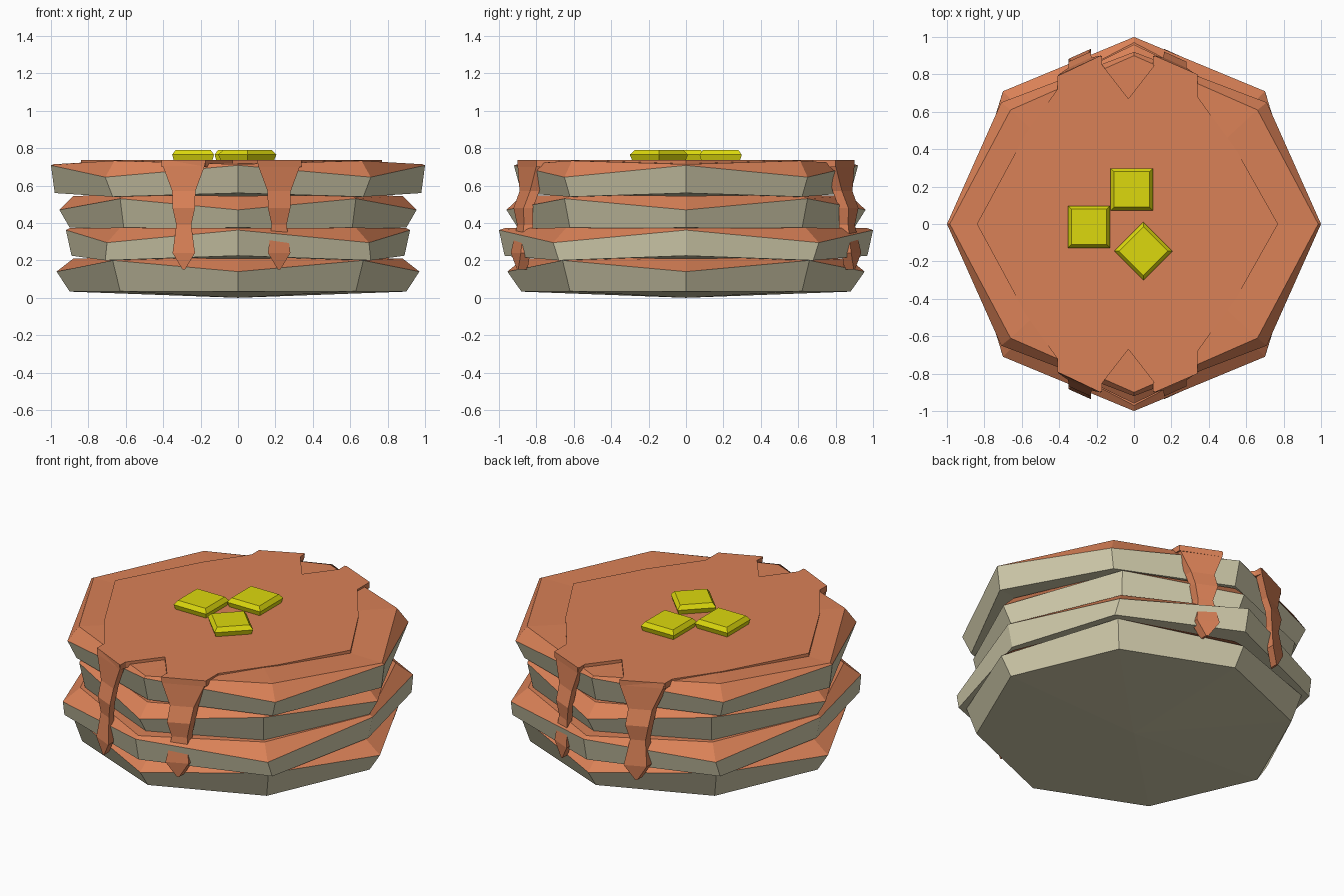
import bpy, bmesh, math
from mathutils import Matrix

if "Cube" in bpy.data.objects:
    bpy.data.objects.remove(bpy.data.objects["Cube"])


def material(name, rgb):
    m = bpy.data.materials.new(name)
    m.diffuse_color = (*rgb, 1)
    m.use_nodes = True
    m.node_tree.nodes["Principled BSDF"].inputs["Base Color"].default_value = m.diffuse_color
    return m


SYRUP = material("warm orange brown", (0.70, 0.22, 0.095))
BATTER = material("pale batter", (0.64, 0.60, 0.41))
BUTTER = material("butter yellow", (0.72, 0.69, 0.004))


def finish(name, bm, mats):
    bmesh.ops.recalc_face_normals(bm, faces=bm.faces)
    me = bpy.data.meshes.new(name)
    bm.to_mesh(me)
    bm.free()
    for m in mats:
        me.materials.append(m)
    ob = bpy.data.objects.new(name, me)
    bpy.context.collection.objects.link(ob)
    return ob


def loft(bm, rings):
    """Bridge equal rings; return the bands of faces."""
    rows = [[bm.verts.new(p) for p in r] for r in rings]
    n = len(rows[0])
    return [[bm.faces.new((a[i], a[(i + 1) % n], b[(i + 1) % n], b[i])) for i in range(n)]
            for a, b in zip(rows, rows[1:])], rows


def octagon(rx, ry, dx, dy, z_card, z_diag):
    pts = []
    for i in range(8):
        a = i * math.pi / 4
        sx, sy = round(math.cos(a)), round(math.sin(a))
        if i % 2:
            pts.append((sx * dx, sy * dy, z_diag))
        else:
            pts.append((sx * rx, sy * ry, z_card))
    return pts


def pancake(name, bottom, rim, top, z_low, z_high):
    bm = bmesh.new()
    bands, rows = loft(bm, [octagon(*bottom), octagon(*rim), octagon(*top)])
    for f in bands[1]:
        f.material_index = 1
    for row, z, mi in ((rows[0], z_low, 0), (rows[2], z_high, 1)):
        c = bm.verts.new((0, 0, z))
        for i in range(8):
            bm.faces.new((row[i], row[(i + 1) % 8], c)).material_index = mi
    finish(name, bm, [BATTER, SYRUP])


# Wavy stack: the rim points alternate high and low from layer to layer
pancake("pancake_1", (0.90, 0.88, 0.63, 0.62, 0.033, 0.035),
        (0.97, 0.955, 0.67, 0.66, 0.14, 0.20), (0.88, 0.87, 0.62, 0.61, 0.21, 0.215), 0.0, 0.21)
pancake("pancake_2", (0.89, 0.97, 0.71, 0.68, 0.225, 0.20),
        (0.92, 1.0, 0.70, 0.71, 0.362, 0.295), (0.90, 0.97, 0.63, 0.64, 0.372, 0.375), 0.20, 0.375)
pancake("pancake_3", (0.90, 0.90, 0.61, 0.62, 0.375, 0.37),
        (0.955, 0.96, 0.63, 0.65, 0.47, 0.53), (0.88, 0.88, 0.60, 0.61, 0.545, 0.548), 0.37, 0.545)
pancake("pancake_4", (0.98, 0.88, 0.67, 0.62, 0.56, 0.54),
        (1.0, 0.92, 0.71, 0.65, 0.708, 0.645), (0.985, 0.90, 0.66, 0.61, 0.714, 0.733), 0.54, 0.728)

# Syrup puddle with a notch front and back, outline mirrored in y
half = [(-0.84, 0), (-0.58, -0.48), (-0.41, -0.72), (-0.41, -0.79), (-0.18, -0.90), (-0.17, -0.85),
        (-0.03, -0.67), (0.11, -0.85), (0.11, -0.90), (0.34, -0.80), (0.34, -0.68), (0.55, -0.39), (0.77, 0)]
outline = half + [(x, -y) for x, y in half[-2:0:-1]]
bm = bmesh.new()
_, rows = loft(bm, [[(x, y, z) for x, y in outline] for z in (0.70, 0.736)])
for r in rows:
    bm.faces.new(r)
finish("syrup_puddle", bm, [SYRUP])

# Syrup drips: (height, half width, y of the outer face at the drip's middle)
drip = [(0.736, 0.118, -0.845), (0.705, 0.112, -0.850), (0.57, 0.062, -0.862), (0.48, 0.060, -0.895),
        (0.39, 0.040, -0.885), (0.24, 0.060, -0.91), (0.15, 0.006, -0.90)]
for label, sy in (("front", 1), ("back", -1)):
    for side, cx in (("left", -0.29), ("right", 0.22)):
        slope = 0.45 if cx > 0 else -0.45
        bm = bmesh.new()
        rings = []
        for z, w, y in drip:
            rings.append([(cx + u * w, sy * (y + slope * u * w + d), z)
                          for u, d in ((-1, 0), (1, 0), (1, 0.05), (-1, 0.05))])
        _, rows = loft(bm, rings)
        bm.faces.new(rows[0])
        bm.faces.new(rows[-1])
        finish(f"syrup_drip_{label}_{side}", bm, [SYRUP])

# Butter pats: bevelled squares
for i, (x, y, h, turn) in enumerate([(-0.24, -0.015, 0.112, 0), (-0.012, 0.185, 0.113, 0),
                                     (0.05, -0.145, 0.110, 45)]):
    bm = bmesh.new()
    _, rows = loft(bm, [[(sx * s, sy * s, z) for sx, sy in ((-1, -1), (1, -1), (1, 1), (-1, 1))]
                        for s, z in ((h - 0.012, 0.725), (h, 0.765), (h - 0.018, 0.79))])
    bm.faces.new(rows[0])
    bm.faces.new(rows[-1])
    bm.transform(Matrix.Translation((x, y, 0)) @ Matrix.Rotation(math.radians(turn), 4, 'Z'))
    finish(f"butter_pat_{i + 1}", bm, [BUTTER])
